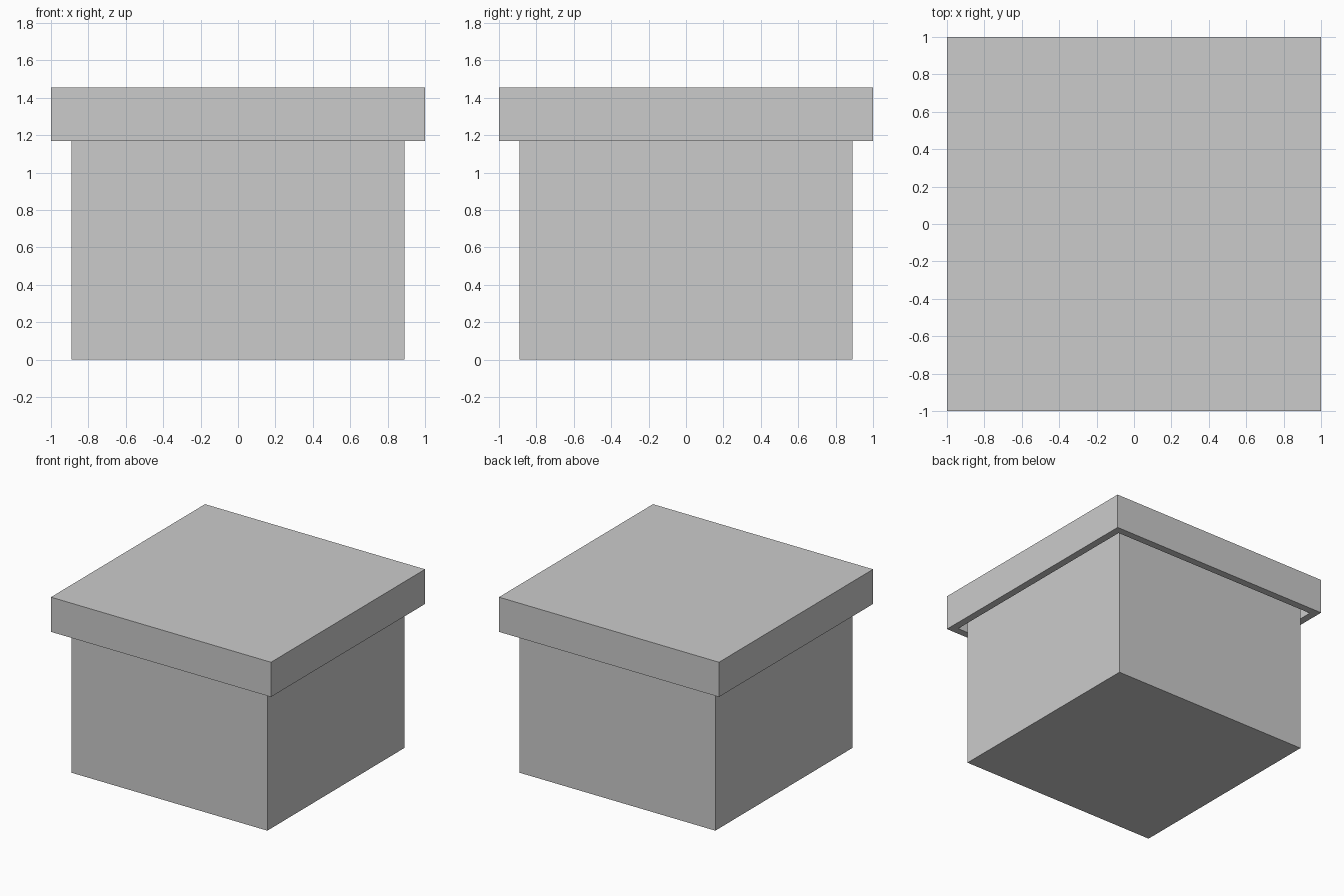
import bpy, bmesh
from mathutils import Matrix, Vector

if "Cube" in bpy.data.objects:
    bpy.data.objects.remove(bpy.data.objects["Cube"])


def open_box(name, half, z0, z1, wall, opening):
    """Square hollow shell, open at the top (opening=1) or bottom (opening=-1)."""
    bm = bmesh.new()
    size = Matrix.Diagonal((2 * half, 2 * half, z1 - z0, 1))
    bmesh.ops.create_cube(bm, size=1, matrix=Matrix.Translation((0, 0, (z0 + z1) / 2)) @ size)
    bm.normal_update()
    mouth = next(f for f in bm.faces if f.normal.z * opening > 0.9)
    # rim, then push the mouth inwards to form the cavity
    bmesh.ops.inset_region(bm, faces=[mouth], thickness=wall, use_even_offset=True)
    cavity = bmesh.ops.extrude_discrete_faces(bm, faces=[mouth])["faces"][0]
    depth = z1 - z0 - wall
    bmesh.ops.translate(bm, verts=cavity.verts, vec=Vector((0, 0, -opening * depth)))
    bmesh.ops.recalc_face_normals(bm, faces=bm.faces)
    mesh = bpy.data.meshes.new(name)
    bm.to_mesh(mesh)
    bm.free()
    obj = bpy.data.objects.new(name, mesh)
    bpy.context.collection.objects.link(obj)
    return obj


# Container, its rim meeting the underside of the lid panel
open_box("box_body", 0.89, 0.0, 1.39, 0.06, 1)

# Overhanging lid with a skirt and a narrow gap around the container
open_box("box_lid", 1.0, 1.17, 1.455, 0.06, -1)
